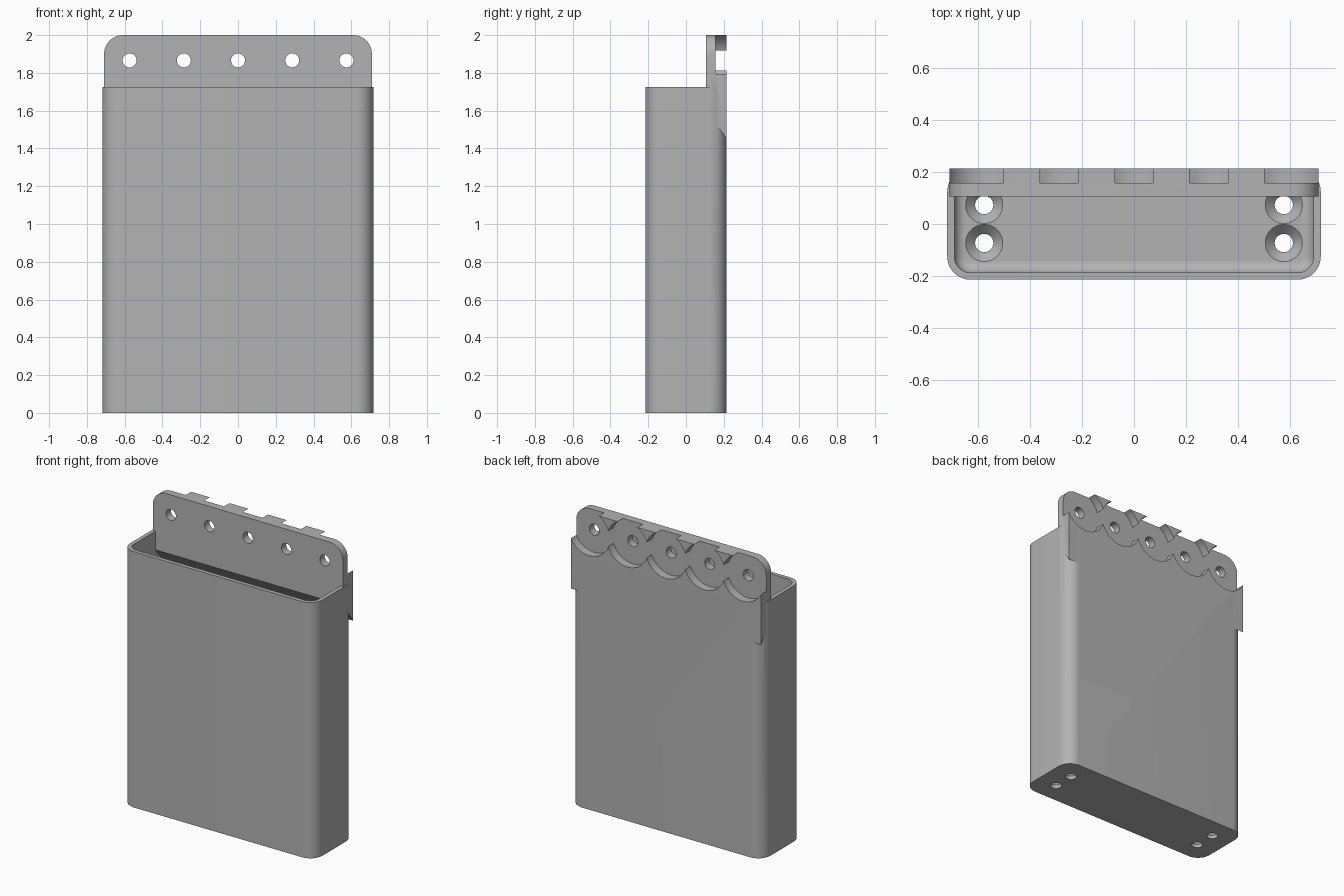
import bpy
import bmesh
from math import pi, sin, cos
from mathutils import Matrix, Vector

if "Cube" in bpy.data.objects:
    bpy.data.objects.remove(bpy.data.objects["Cube"], do_unlink=True)

WIDTH, DEPTH, HEIGHT = 1.434, 0.428, 1.725
BACK = DEPTH / 2
WALL, FLOOR = 0.027, 0.06
PLATE_FRONT, PLATE_HALF = 0.105, 0.709
HOLE_Z, HOLE_STEP = 1.866, 0.287

grey = bpy.data.materials.new("plain grey")
grey.use_nodes = True
grey.diffuse_color = (0.45, 0.45, 0.45, 1)
grey.node_tree.nodes["Principled BSDF"].inputs["Base Color"].default_value = (0.45, 0.45, 0.45, 1)


def make_object(name, bm):
    bmesh.ops.recalc_face_normals(bm, faces=bm.faces)
    mesh = bpy.data.meshes.new(name)
    bm.to_mesh(mesh)
    bm.free()
    mesh.materials.append(grey)
    obj = bpy.data.objects.new(name, mesh)
    bpy.context.collection.objects.link(obj)
    return obj


def arc(cx, cy, radius, start, steps=12):
    """Quarter circle of points, counter-clockwise from the start angle."""
    angles = [start + pi / 2 * i / steps for i in range(steps + 1)]
    return [(cx + radius * cos(a), cy + radius * sin(a)) for a in angles]


def extrude(name, points, offset):
    bm = bmesh.new()
    face = bm.faces.new([bm.verts.new(p) for p in points])
    new = bmesh.ops.extrude_face_region(bm, geom=[face])["geom"]
    bmesh.ops.translate(bm, vec=Vector(offset),
                        verts=[v for v in new if isinstance(v, bmesh.types.BMVert)])
    return make_object(name, bm)


def rounded_loop(width, depth, radius):
    x, y = width / 2 - radius, depth / 2 - radius
    corners = [(x, y), (-x, y), (-x, -y), (x, -y)]
    return [p for i, c in enumerate(corners) for p in arc(*c, radius, i * pi / 2)]


def stack(name, loops):
    """Closed solid through equal-sized loops of 3D points."""
    bm = bmesh.new()
    rings = [[bm.verts.new(p) for p in loop] for loop in loops]
    for low, high in zip(rings, rings[1:]):
        for i in range(len(low)):
            j = (i + 1) % len(low)
            bm.faces.new((low[i], low[j], high[j], high[i]))
    bm.faces.new(rings[0])
    bm.faces.new(rings[-1])
    return make_object(name, bm)


def cone(name, r1, r2, length, centre, along_y=False):
    bm = bmesh.new()
    turn = Matrix.Rotation(pi / 2 if along_y else 0, 4, 'X')
    bmesh.ops.create_cone(bm, cap_ends=True, segments=64, radius1=r1, radius2=r2,
                          depth=length, matrix=Matrix.Translation(centre) @ turn)
    return make_object(name, bm)


def combine(target, tool, operation):
    mod = target.modifiers.new(operation.title(), 'BOOLEAN')
    mod.operation = operation
    mod.solver = 'EXACT'
    mod.object = tool
    bpy.context.view_layer.objects.active = target
    bpy.ops.object.modifier_apply(modifier=mod.name)
    bpy.data.objects.remove(tool, do_unlink=True)


# Outer shell of the holder
holder = extrude("wall_holder", [(x, y, 0) for x, y in rounded_loop(WIDTH, DEPTH, 0.09)],
                 (0, 0, HEIGHT))

# Hollow inside, with a rounded edge around the floor
fillet = 0.045
loops = []
for i in range(9):
    a = pi / 2 * i / 8
    inset = WALL + fillet * (1 - sin(a))
    z = FLOOR + fillet * (1 - cos(a))
    loop = rounded_loop(WIDTH - 2 * inset, DEPTH - 2 * inset, 0.09 - inset)
    loops.append([(x, y, z) for x, y in loop])
loops.append([(x, y, 2.1) for x, y, z in loops[-1]])
combine(holder, stack("cavity_cutter", loops), 'DIFFERENCE')

# Back plate with rounded top corners and a sloped underside
outline = ([(PLATE_HALF, 1.4)] + arc(PLATE_HALF - 0.1, 1.9, 0.1, 0)
           + arc(0.1 - PLATE_HALF, 1.9, 0.1, pi / 2) + [(-PLATE_HALF, 1.4)])
plate = extrude("back_plate", [(x, PLATE_FRONT, z) for x, z in outline],
                (0, BACK - PLATE_FRONT, 0))
slope = [(0.0, 1.3), (0.3, 1.3), (0.3, 1.341), (BACK, 1.455), (PLATE_FRONT, 1.6), (0.0, 1.74)]
combine(plate, extrude("slope_cutter", [(-1, y, z) for y, z in slope], (2, 0, 0)), 'DIFFERENCE')
combine(holder, plate, 'UNION')

# Round pockets and screw holes through the plate
for i in range(-2, 3):
    x = i * HOLE_STEP
    combine(holder, cone("pocket_cutter", 0.153, 0.153, 0.2, (x, 0.257, HOLE_Z), True), 'DIFFERENCE')
    combine(holder, cone("hole_cutter", 0.037, 0.037, 0.4, (x, 0.15, HOLE_Z), True), 'DIFFERENCE')

# Countersunk holes in the floor
for x in (-0.575, 0.575):
    for y in (-0.073, 0.073):
        combine(holder, cone("drain_cutter", 0.035, 0.035, 0.3, (x, y, 0)), 'DIFFERENCE')
        combine(holder, cone("sink_cutter", 0.03, 0.072, 0.042, (x, y, FLOOR - 0.02)), 'DIFFERENCE')

# Smooth curves, sharp edges
bpy.ops.object.select_all(action='DESELECT')
holder.select_set(True)
bpy.context.view_layer.objects.active = holder
bpy.ops.object.shade_smooth_by_angle(angle=pi / 6)
